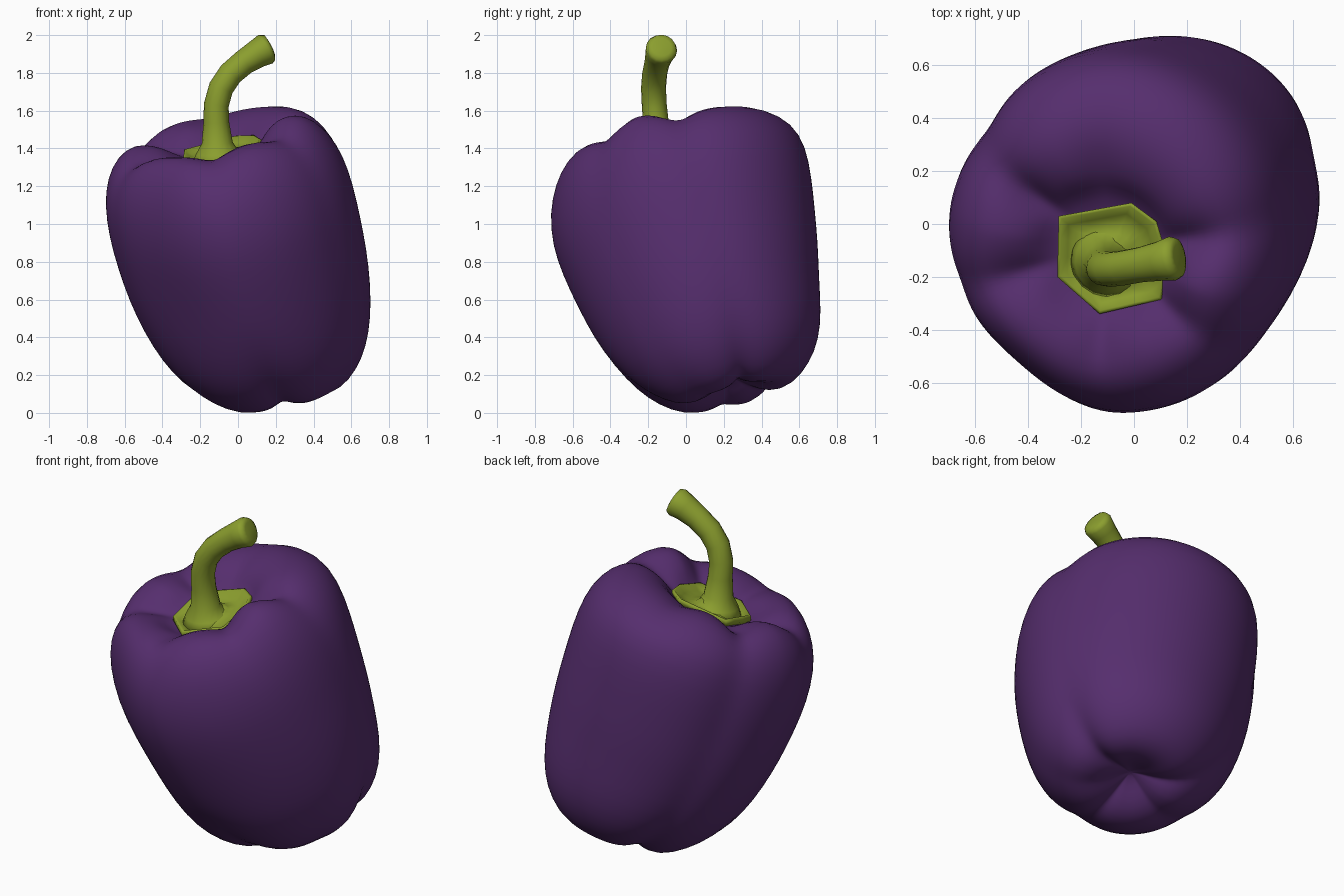
import bpy, bmesh, math
from mathutils import Vector

if "Cube" in bpy.data.objects:
    bpy.data.objects.remove(bpy.data.objects["Cube"])

def material(name, col):
    m = bpy.data.materials.new(name)
    m.diffuse_color = (*col, 1)
    m.use_nodes = True
    m.node_tree.nodes["Principled BSDF"].inputs["Base Color"].default_value = m.diffuse_color
    return m

purple = material("purple skin", (0.092, 0.027, 0.155))
green = material("stem green", (0.26, 0.345, 0.028))

# Tilted frame of the fruit
C = Vector((0.025, 0.055, 0.78))
W = Vector((-0.22, -0.26, 1)).normalized()
U = (Vector((1, 0, 0)) - W * W.x).normalized()
V = W.cross(U)

def loft(name, rings, mat, subdiv=1):
    """Closed surface through equal-length rings, fan-capped at both ends."""
    bm = bmesh.new()
    vr = [[bm.verts.new(p) for p in r] for r in rings]
    n = len(rings[0])
    for a, b in zip(vr, vr[1:]):
        for i in range(n):
            j = (i + 1) % n
            bm.faces.new((a[i], a[j], b[j], b[i]))
    for r in (vr[0], vr[-1]):
        c = bm.verts.new(sum((v.co for v in r), Vector()) / n)
        for i in range(n):
            bm.faces.new((r[i], r[(i + 1) % n], c))
    bmesh.ops.recalc_face_normals(bm, faces=bm.faces)
    me = bpy.data.meshes.new(name)
    bm.to_mesh(me)
    bm.free()
    me.materials.append(mat)
    for p in me.polygons:
        p.use_smooth = True
    ob = bpy.data.objects.new(name, me)
    bpy.context.collection.objects.link(ob)
    if subdiv:
        s = ob.modifiers.new("smooth", "SUBSURF")
        s.levels = s.render_levels = subdiv
    return ob

# Body: profile (radius, height along axis, groove depth inward, groove depth along axis)
profile = [(0.05, 0.59, 0, 0), (0.16, 0.60, 0, 0), (0.23, 0.63, 0, 0.02),
           (0.28, 0.69, 0, 0.07), (0.36, 0.735, 0.0, 0.10), (0.46, 0.745, 0.015, 0.075),
           (0.55, 0.695, 0.03, 0.04), (0.62, 0.60, 0.04, 0.015), (0.66, 0.47, 0.04, 0),
           (0.674, 0.30, 0.035, 0), (0.668, 0.13, 0.03, 0), (0.655, -0.05, 0.025, 0),
           (0.625, -0.23, 0.025, 0), (0.58, -0.40, 0.03, 0), (0.515, -0.54, 0.04, -0.01),
           (0.43, -0.645, 0.04, -0.03), (0.33, -0.72, 0.03, -0.05), (0.23, -0.735, 0.01, -0.06),
           (0.14, -0.70, 0.01, -0.04), (0.07, -0.65, 0, -0.01), (0.02, -0.63, 0, 0)]
# Grooves: angle, then strength at the top, sides and bottom
grooves = [(12, 1.0, 0.35, 0.9), (92, 0.3, 0.0, 0.0), (143, 1.0, 0.9, 0.8),
           (197, 0.8, 0.5, 0.5), (268, 0.5, -0.3, 0.8), (322, 0.7, 0.3, 0.1)]

def clamp(x):
    return max(0.0, min(1.0, x))

def bump(a, deg, width):
    """Soft bump of height 1 around an angle."""
    d = abs((a - math.radians(deg) + math.pi) % math.tau - math.pi)
    return math.exp(-(d / math.radians(width)) ** 2)

def groove(a, h):
    top, low = clamp((h - 0.45) / 0.25), clamp((-0.2 - h) / 0.3)
    best = 0
    for deg, kt, ks, kb in grooves:
        k = kt * top + kb * low + ks * (1 - top - low)
        d = abs((a - math.radians(deg) + math.pi) % math.tau - math.pi)
        g = k * math.exp(-(d / 0.23) ** 1.4)
        if abs(g) > abs(best):
            best = g
    return best

def body_ring(r, h, gi, gh, n=72):
    pts = []
    bow = ((0.5 - h) / 1.15) ** 2 if h < 0.5 else 0
    back = 0.062 * math.exp(-((h - 0.58) / 0.3) ** 2) * clamp((r - 0.36) / 0.26)
    back -= 0.03 * math.exp(-((h + 0.25) / 0.25) ** 2)
    front = 0.03 * math.exp(-((h - 0.25) / 0.25) ** 2)
    crest = clamp((h - 0.55) / 0.18) * clamp((r - 0.2) / 0.16)
    for i in range(n):
        a = math.tau * i / n
        g = groove(a, h)
        s = math.sin(a)
        rr = r * (1 + 0.018 * math.cos(2 * (a - 1.1))) - gi * g
        rr += back * s * s if s > 0 else front * s * s
        # flatter front-left side
        rr -= 0.055 * bump(a, 232, 26) * clamp((r - 0.3) / 0.3) * clamp((h + 0.6) / 0.6)
        # right-hand lobe stands taller, back lobe slightly lower
        hh = h - gh * g + crest * (0.04 * bump(a, 350, 28) - 0.015 * bump(a, 80, 40))
        pts.append(C + U * rr * math.cos(a) + V * rr * s + W * hh
                   + Vector((0.07, 0.025, 0)) * bow)
    return pts

loft("pepper_body", [body_ring(*p) for p in profile], purple)

# Calyx: seven-sided plate with a raised rim, lying across the tilted top
outline = [(-0.285, 0.03), (-0.01, 0.08), (0.085, 0.01), (0.125, -0.12),
           (0.105, -0.285), (-0.13, -0.34), (-0.29, -0.20)]
mid = Vector((-0.10, -0.13))

def calyx_ring(scale, h):
    pts = []
    for k, (x, y) in enumerate(outline):
        nx = outline[(k + 1) % len(outline)]
        for t in (0, 0.33, 0.67):
            p = mid + (Vector((x, y)).lerp(Vector(nx), t) - mid) * scale
            z = C.z + (h - W.x * (p.x - C.x) - W.y * (p.y - C.y)) / W.z
            pts.append(Vector((p.x, p.y, z)))
    return pts

loft("calyx", [calyx_ring(s, h) for s, h in
               [(0.3, 0.58), (0.85, 0.595), (1.0, 0.63), (1.0, 0.652), (0.94, 0.655),
                (0.8, 0.63), (0.65, 0.62), (0.45, 0.632), (0.3, 0.66)]], green, 0)

# Stem: bent tube, flared at both ends
path = [(-0.105, -0.14, 1.335, 0.15), (-0.108, -0.145, 1.375, 0.115), (-0.11, -0.15, 1.43, 0.082),
        (-0.115, -0.16, 1.54, 0.068), (-0.115, -0.168, 1.63, 0.066), (-0.09, -0.172, 1.72, 0.066),
        (-0.04, -0.166, 1.795, 0.066), (0.03, -0.153, 1.855, 0.067), (0.10, -0.14, 1.90, 0.075),
        (0.145, -0.13, 1.925, 0.084), (0.166, -0.127, 1.934, 0.074), (0.172, -0.126, 1.937, 0.05)]
rings = []
for i, (x, y, z, r) in enumerate(path):
    a, b = path[max(i - 1, 0)], path[min(i + 1, len(path) - 1)]
    t = (Vector(b[:3]) - Vector(a[:3])).normalized()
    if i == 0:
        t = W
    side = Vector((0, 1, 0))
    side = (side - t * side.dot(t)).normalized()
    up = t.cross(side)
    rings.append([Vector((x, y, z)) + (side * math.cos(q) + up * math.sin(q)) * r
                  for q in [math.tau * k / 16 for k in range(16)]])
loft("stem", rings, green, 0)
